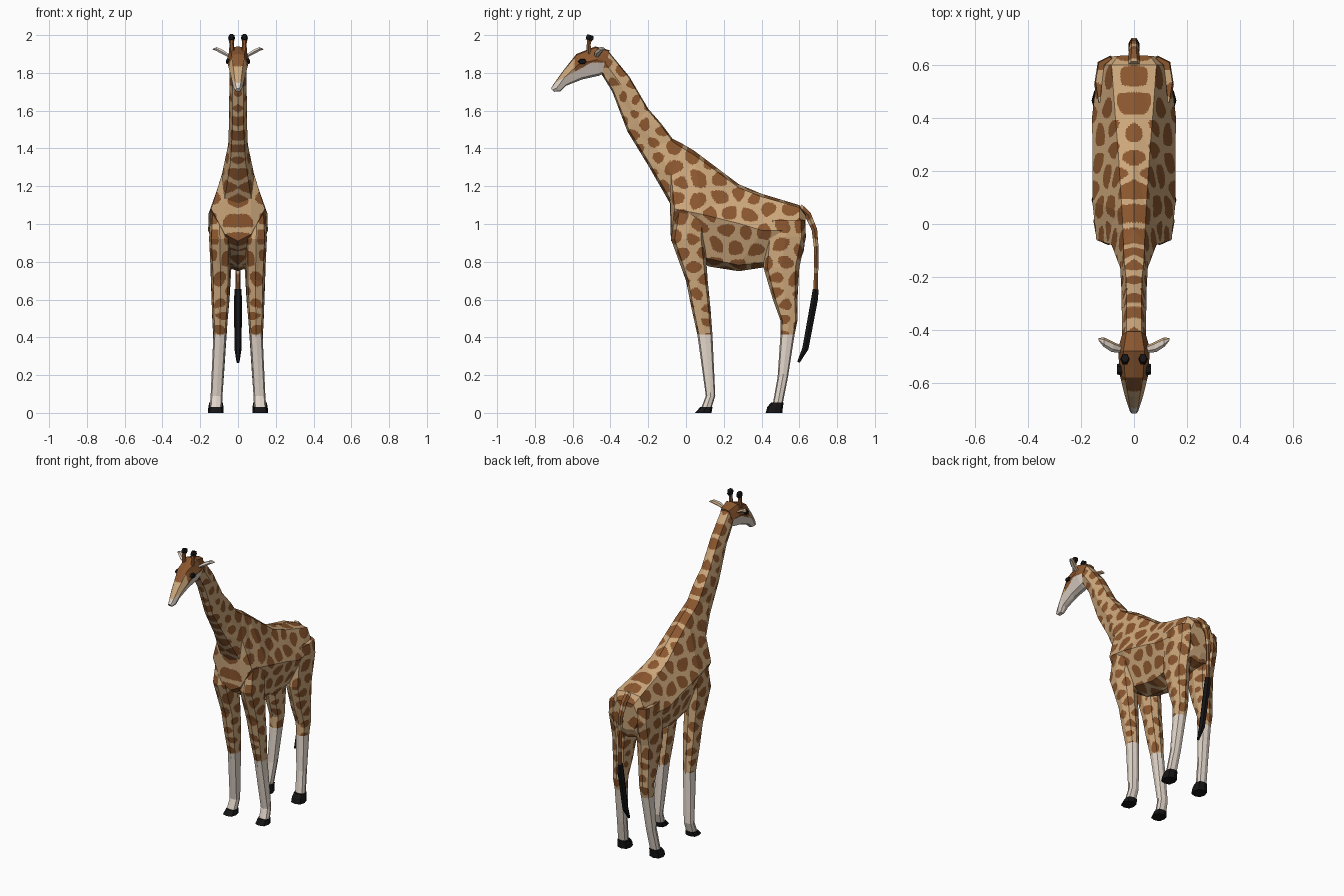
import bpy, bmesh, math, random
from mathutils import Vector, kdtree

if "Cube" in bpy.data.objects:
    bpy.data.objects.remove(bpy.data.objects["Cube"])

random.seed(4)


def material(name, rgb):
    m = bpy.data.materials.new(name)
    m.diffuse_color = (*rgb, 1)
    m.use_nodes = True
    m.node_tree.nodes["Principled BSDF"].inputs["Base Color"].default_value = m.diffuse_color
    return m


MATS = [material("patch brown", (0.26, 0.095, 0.028)),
        material("coat tan", (0.61, 0.39, 0.20)),
        material("pale cream", (0.75, 0.66, 0.58)),
        material("black", (0.008, 0.007, 0.007))]
BROWN, TAN, CREAM, BLACK = range(4)


def loft(rings):
    """Skin equal-sized rings of points and cap both ends."""
    bm = bmesh.new()
    vs = [[bm.verts.new(p) for p in r] for r in rings]
    n = len(vs[0])
    for a, b in zip(vs, vs[1:]):
        for i in range(n):
            j = (i + 1) % n
            bm.faces.new((a[i], a[j], b[j], b[i]))
    bm.faces.new(vs[0])
    bm.faces.new(vs[-1])
    bmesh.ops.recalc_face_normals(bm, faces=bm.faces)
    return bm


def refine(bm, size):
    """Split flat facets into small triangles without changing the shape."""
    bmesh.ops.triangulate(bm, faces=bm.faces)
    for _ in range(9):
        long = [e for e in bm.edges if e.calc_length() > size]
        if not long:
            break
        bmesh.ops.subdivide_edges(bm, edges=long, cuts=1)
        bmesh.ops.triangulate(bm, faces=bm.faces)
    return bm


def finish(bm, name, rule):
    """Colour faces by a rule (a fixed index or a function) and make the object."""
    used = {}
    for f in bm.faces:
        k = rule(f) if callable(rule) else rule
        f.material_index = used.setdefault(k, len(used))
    me = bpy.data.meshes.new(name)
    bm.to_mesh(me)
    bm.free()
    for k in used:
        me.materials.append(MATS[k])
    ob = bpy.data.objects.new(name, me)
    bpy.context.collection.objects.link(ob)


def section(ty, tz, by, bz, wt, wm, wb, tm):
    """Eight-sided cross-section between a top and a bottom point."""
    half = [(0, 1), (wt, 0.96), (wm, tm), (wb, 0.07), (0, 0)]
    pts = half + [(-x, t) for x, t in half[3:0:-1]]
    return [(x, by + (ty - by) * t, bz + (tz - bz) * t) for x, t in pts]


def limb(levels, side):
    """Leg rings: z, front y, back y, inner x, outer x."""
    rings = []
    for z, y0, y1, x0, x1 in levels:
        ring = []
        for i in range(8):
            a = i * math.pi / 4
            k = 1.1 if i % 2 else 1.0
            ring.append((side * ((x0 + x1) / 2 + (x1 - x0) / 2 * k * math.cos(a)),
                         (y0 + y1) / 2 + (y1 - y0) / 2 * k * math.sin(a), z))
        rings.append(ring)
    return loft(rings)


def tube(path, radii, u, flat=1.0, n=6):
    path, u, rings = [Vector(p) for p in path], Vector(u), []
    for i, p in enumerate(path):
        d = path[min(i + 1, len(path) - 1)] - path[max(i - 1, 0)]
        v = d.cross(u).normalized()
        rings.append([p + radii[i] * (u * math.cos(2 * math.pi * k / n) +
                                      v * flat * math.sin(2 * math.pi * k / n))
                      for k in range(n)])
    return loft(rings)


coat = []  # patterned parts: name, mesh

# Torso and neck
body = [(.635, 1.05, .625, .86, .06, .10, .06, .5),
        (.60, 1.10, .60, .80, .085, .135, .08, .55),
        (.40, 1.16, .41, .77, .07, .158, .09, .5),
        (.28, 1.21, .28, .75, .06, .157, .09, .55),
        (.04, 1.39, .12, .775, .045, .157, .09, .45),
        (-.02, 1.425, -.08, .91, .042, .142, .07, .33),
        (-.07, 1.45, -.085, 1.11, .04, .085, .07, .45),
        (-.13, 1.53, -.20, 1.31, .038, .052, .04, .5),
        (-.20, 1.61, -.31, 1.49, .03, .047, .03, .5),
        (-.30, 1.78, -.39, 1.70, .028, .046, .028, .5),
        (-.415, 1.92, -.445, 1.79, .028, .046, .028, .5)]
coat.append(("torso_and_neck", refine(loft([section(*s) for s in body]), .012)))

# Legs and hooves
front = [(1.08, -.05, .10, .05, .145), (.92, -.08, .10, .04, .153),
         (.70, 0, .115, .042, .142), (.55, .03, .13, .05, .138),
         (.415, .06, .14, .062, .13), (.09, .105, .155, .082, .145),
         (.025, .08, .135, .085, .15)]
hind = [(1.02, .44, .63, .04, .145), (.93, .42, .635, .03, .15),
        (.77, .41, .60, .035, .146), (.60, .46, .59, .045, .14),
        (.49, .50, .59, .055, .136), (.415, .50, .575, .06, .132),
        (.19, .485, .54, .075, .137), (.05, .46, .512, .085, .148)]
front_hoof = [(.03, .075, .14, .08, .152), (0, .047, .135, .076, .16)]
hind_hoof = [(.055, .45, .517, .08, .152), (.03, .43, .513, .077, .157),
             (0, .422, .51, .076, .16)]
for side, tag in ((1, "left"), (-1, "right")):
    coat.append(("front_leg_" + tag, refine(limb(front, side), .012)))
    coat.append(("hind_leg_" + tag, refine(limb(hind, side), .012)))
    finish(limb(front_hoof, side), "front_hoof_" + tag, BLACK)
    finish(limb(hind_hoof, side), "hind_hoof_" + tag, BLACK)

# Tail and its tuft
coat.append(("tail", refine(tube([(0, .60, 1.09), (0, .645, 1.05), (0, .68, .97),
                                  (0, .69, .87), (0, .687, .64)],
                                 [.022, .02, .017, .014, .013], (1, 0, 0)), .012)))
finish(tube([(0, .687, .655), (0, .68, .60), (0, .632, .34), (0, .595, .268)],
            [.018, .021, .019, .008], (1, 0, 0)), "tail_tuft", BLACK)

# Coat pattern: rounded cells around evenly scattered seeds, mirrored over x
centres = []
for name, bm in coat:
    if not name.endswith("_right"):
        fs = list(bm.faces)
        centres += [f.calc_center_median() for f in random.sample(fs, len(fs) // 4)]
random.shuffle(centres)
seeds = []
for c in centres:
    if c.x < 0 or c.z < .4:
        continue
    gap = .066 if c.z < .7 or c.y < -.12 else .082
    if all((c - s).length > gap for s in seeds):
        seeds.append(c)
tree = kdtree.KDTree(len(seeds))
for i, s in enumerate(seeds):
    tree.insert(s, i)
tree.balance()


def coat_rule(f):
    c = f.calc_center_median()
    if c.z < .415:
        return CREAM
    c.x = abs(c.x)
    (s1, _, d1), (s2, _, d2), (s3, _, d3) = tree.find_n(c, 3)
    e2 = (d2 * d2 - d1 * d1) / (2 * (s2 - s1).length) + 1e-6
    e3 = (d3 * d3 - d1 * d1) / (2 * (s3 - s1).length) + 1e-6
    return TAN if 1 / e2 + 1 / e3 > 98 else BROWN


for name, bm in coat:
    finish(bm, name, coat_rule)

# Head: brown crown, tan nose bridge, cream jaw and muzzle
head = [(-.405, 1.92, -.43, 1.80, .028, .045, .028, .5),
        (-.48, 1.94, -.46, 1.785, .04, .06, .03, .55),
        (-.58, 1.90, -.55, 1.765, .034, .054, .025, .6),
        (-.65, 1.812, -.635, 1.732, .022, .036, .02, .55),
        (-.70, 1.742, -.665, 1.702, .014, .024, .014, .5),
        (-.715, 1.718, -.70, 1.70, .008, .015, .01, .5)]


def head_rule(f):
    x, y, z = f.calc_center_median()
    if z < 1.855 + min(0, y + .5) * .55:
        return CREAM
    if y < -.59 and (z < 1.835 or abs(x) > .028):
        return TAN
    return BROWN


finish(refine(loft([section(*s) for s in head]), .008), "head", head_rule)

# Eyes, ears and horns
for side, tag in ((1, "left"), (-1, "right")):
    finish(tube([(side * .046, -.548, 1.86), (side * .064, -.548, 1.86)],
                [.025, .019], (0, 1, 0), .65), "eye_" + tag, BLACK)
    finish(tube([(side * .04, -.475, 1.885), (side * .085, -.462, 1.912),
                 (side * .115, -.445, 1.927), (side * .134, -.435, 1.925)],
                [.012, .021, .018, .004], (0, 1, 0), .6), "ear_" + tag,
           lambda f: TAN if f.normal.y > .3 else CREAM)
    finish(tube([(side * .032, -.515, 1.90), (side * .034, -.515, 1.95),
                 (side * .034, -.512, 1.977)], [.015, .012, .013], (1, 0, 0)),
           "horn_" + tag, BROWN)
    finish(tube([(side * .034, -.515, 1.972), (side * .034, -.51, 1.985),
                 (side * .034, -.505, 2.0)], [.015, .018, .014], (1, 0, 0), 1.3),
           "horn_tip_" + tag, BLACK)
